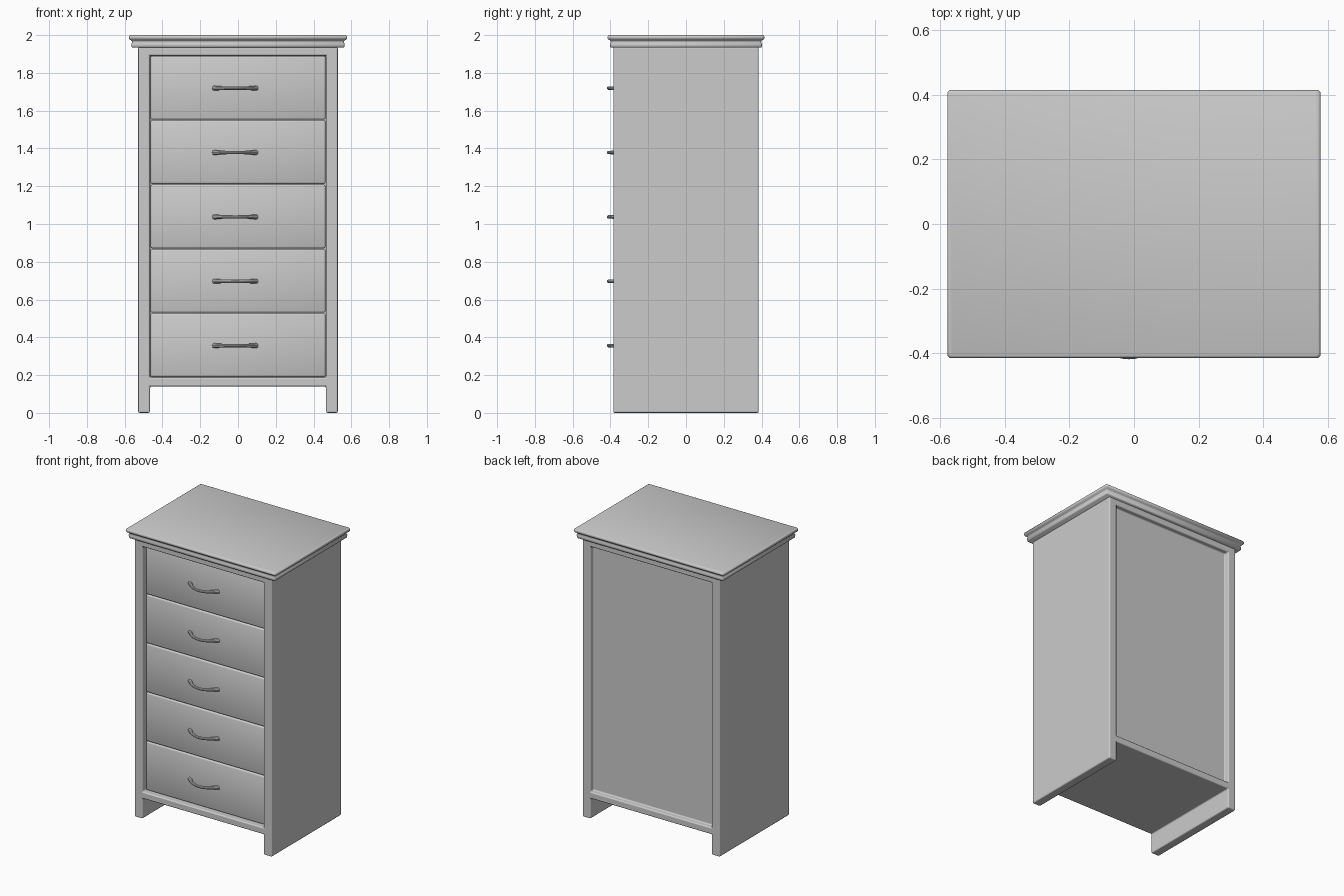
import bpy, bmesh
from mathutils import Matrix, Vector

cube = bpy.data.objects.get("Cube")
if cube:
    bpy.data.objects.remove(cube, do_unlink=True)

grey = bpy.data.materials.new("painted grey")
grey.use_nodes = True
grey.diffuse_color = (0.6, 0.6, 0.6, 1)
grey.node_tree.nodes["Principled BSDF"].inputs["Base Color"].default_value = (0.6, 0.6, 0.6, 1)


def finish(name, bm, smooth=True):
    """Turn a bmesh into a named object with the grey material."""
    bmesh.ops.recalc_face_normals(bm, faces=bm.faces)
    for f in bm.faces:
        f.smooth = smooth
    mesh = bpy.data.meshes.new(name)
    bm.to_mesh(mesh)
    bm.free()
    mesh.materials.append(grey)
    obj = bpy.data.objects.new(name, mesh)
    bpy.context.collection.objects.link(obj)
    return obj


def box(name, low, high, bevel=0, smooth=True):
    low, high = Vector(low), Vector(high)
    bm = bmesh.new()
    place = Matrix.Translation((low + high) / 2) @ Matrix.Diagonal((*(high - low), 1))
    bmesh.ops.create_cube(bm, size=1, matrix=place)
    if bevel:
        bmesh.ops.bevel(bm, geom=bm.edges[:], offset=bevel, segments=2, profile=0.5, affect='EDGES')
    return finish(name, bm, smooth)


def apply_modifiers(obj):
    bpy.ops.object.select_all(action='DESELECT')
    obj.select_set(True)
    bpy.context.view_layer.objects.active = obj
    for mod in list(obj.modifiers):
        bpy.ops.object.modifier_apply(modifier=mod.name)


HALF_X, HALF_Y, BODY_TOP = 0.529, 0.385, 1.937
OPEN_X, OPEN_LOW, OPEN_HIGH, FLOOR = 0.466, 0.188, 1.892, 0.14

# Case: one solid with front and back recesses and an open foot space
case = box("case", (-HALF_X, -HALF_Y, 0), (HALF_X, HALF_Y, BODY_TOP))
cutters = [
    box("front_cutter", (-OPEN_X, -0.6, OPEN_LOW), (OPEN_X, -0.29, OPEN_HIGH)),
    box("back_cutter", (-OPEN_X, 0.352, OPEN_LOW), (OPEN_X, 0.6, OPEN_HIGH)),
    box("foot_cutter", (-OPEN_X, -0.6, -0.2), (OPEN_X, 0.6, FLOOR)),
]
for cutter in cutters:
    cutter.hide_render = True
    mod = case.modifiers.new("cut", 'BOOLEAN')
    mod.operation = 'DIFFERENCE'
    mod.solver = 'EXACT'
    mod.object = cutter
apply_modifiers(case)
for cutter in cutters:
    bpy.data.objects.remove(cutter, do_unlink=True)
for face in case.data.polygons:
    face.use_smooth = True
soften = case.modifiers.new("soft edges", 'BEVEL')
soften.width = 0.009
soften.segments = 2
soften.limit_method = 'ANGLE'
soften.harden_normals = True
apply_modifiers(case)

# Moulded top: a profile of (overhang inset, height) swept around a rectangle
profile = [(0.017, 1.935), (0.014, 1.94), (0.013, 1.955), (0.018, 1.963), (0.013, 1.972),
           (0.003, 1.978), (0, 1.985), (0, 1.992), (0.003, 1.998), (0.007, 2.0)]
bm = bmesh.new()
rings = []
for inset, z in profile:
    x, y, c = 0.578 - inset, 0.415 - inset, 0.007
    corners = [(x, y - c), (x - c, y), (c - x, y), (-x, y - c),
               (-x, c - y), (c - x, -y), (x - c, -y), (x, c - y)]
    rings.append([bm.verts.new((px, py, z)) for px, py in corners])
for lower, upper in zip(rings, rings[1:]):
    for i in range(8):
        j = (i + 1) % 8
        bm.faces.new((lower[i], lower[j], upper[j], upper[i]))
bm.faces.new(rings[0])
bm.faces.new(rings[-1])
finish("moulded_top", bm)

# Drawers, each with a bowed pull
PITCH = (OPEN_HIGH - OPEN_LOW) / 5
for n in range(5):
    low = OPEN_LOW + n * PITCH
    box(f"drawer_{n + 1}", (-0.463, -0.352, low + 0.002), (0.463, -0.28, low + PITCH - 0.002), 0.009)

    curve = bpy.data.curves.new(f"pull_{n + 1}", 'CURVE')
    curve.dimensions = '3D'
    curve.bevel_depth = 0.014
    curve.bevel_resolution = 3
    curve.use_fill_caps = True
    curve.resolution_u = 4
    line = curve.splines.new('BEZIER')
    line.bezier_points.add(6)
    for i, point in enumerate(line.bezier_points):
        t = i / 3 - 1
        point.co = (-0.015 + 0.112 * t, -0.41 + 0.065 * t * t, low + 0.168)
        point.radius = 0.65 + 0.35 * abs(t) ** 3
        point.handle_left_type = point.handle_right_type = 'AUTO'
    curve.materials.append(grey)
    pull = bpy.data.objects.new(f"pull_{n + 1}", curve)
    bpy.context.collection.objects.link(pull)
    bpy.ops.object.select_all(action='DESELECT')
    pull.select_set(True)
    bpy.context.view_layer.objects.active = pull
    bpy.ops.object.convert(target='MESH')
    bpy.ops.object.shade_smooth_by_angle()
